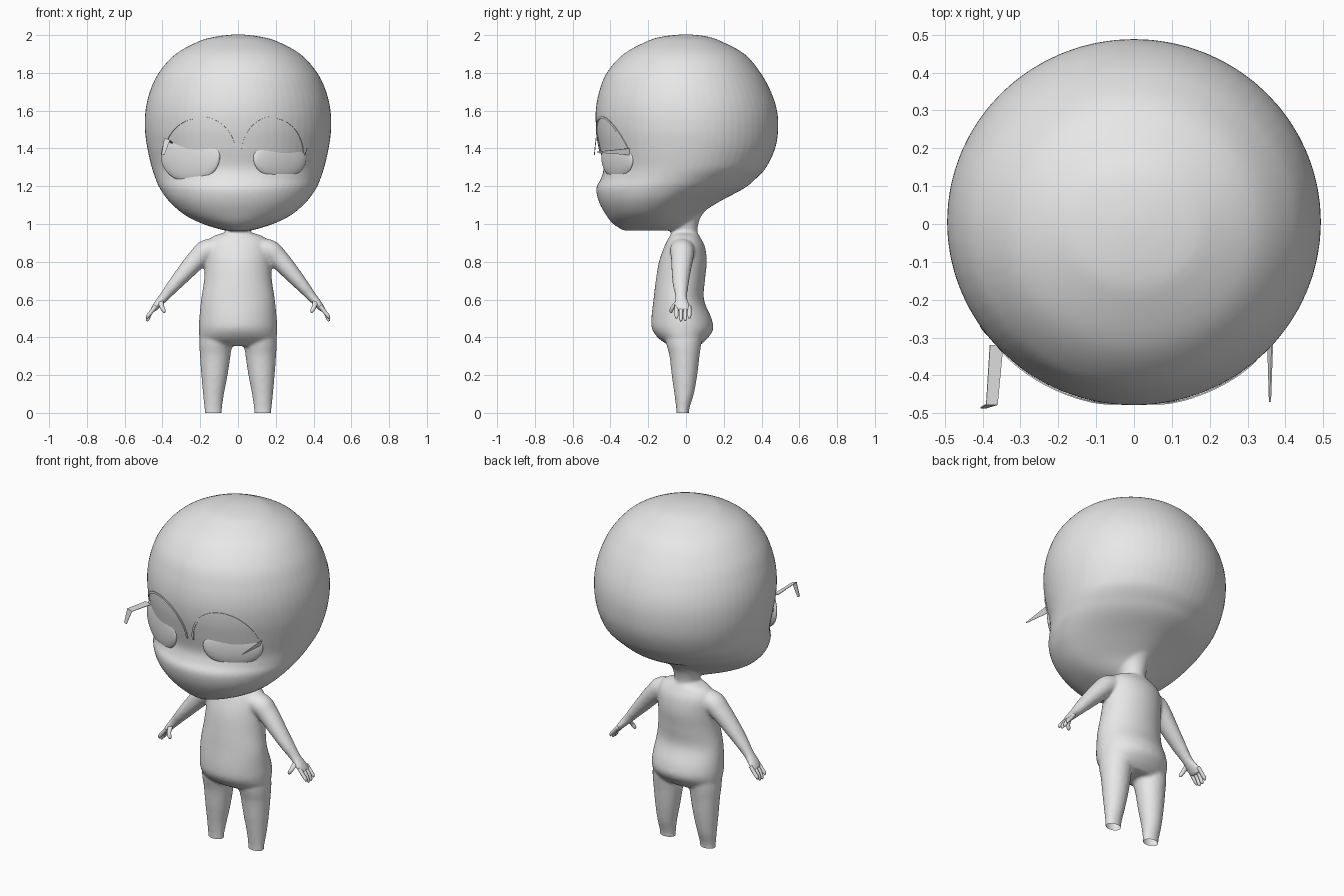
import bpy
import bmesh
import math
from mathutils import Vector, Matrix
from mathutils.bvhtree import BVHTree

cube = bpy.data.objects.get("Cube")
if cube:
    bpy.data.objects.remove(cube, do_unlink=True)

grey = bpy.data.materials.new("plain grey")
grey.use_nodes = True
colour = (0.8, 0.8, 0.8, 1)
grey.diffuse_color = colour
grey.node_tree.nodes["Principled BSDF"].inputs["Base Color"].default_value = colour


def add_object(name, bm):
    bmesh.ops.recalc_face_normals(bm, faces=bm.faces)
    mesh = bpy.data.meshes.new(name)
    bm.to_mesh(mesh)
    bm.free()
    mesh.materials.append(grey)
    obj = bpy.data.objects.new(name, mesh)
    bpy.context.collection.objects.link(obj)
    return obj


def smooth_rows(rows, steps=6):
    """Catmull-Rom interpolation through tuples of numbers."""
    out = []
    for i in range(len(rows) - 1):
        a, b, c, d = (Vector(rows[max(0, min(len(rows) - 1, i + k))]) for k in (-1, 0, 1, 2))
        for s in range(steps):
            t = s / steps
            out.append(b + (c - a) * (t / 2) + (a * 2 - b * 5 + c * 4 - d) * (t * t / 2)
                       + (b * 3 - a - c * 3 + d) * (t ** 3 / 2))
    out.append(Vector(rows[-1]))
    return out


def skin_rings(bm, rings):
    """Join rings of points into a closed tube."""
    loops = [[bm.verts.new(p) for p in ring] for ring in rings]
    n = len(loops[0])
    for a, b in zip(loops, loops[1:]):
        for i in range(n):
            bm.faces.new((a[i], a[(i + 1) % n], b[(i + 1) % n], b[i]))
    bm.faces.new(loops[0])
    bm.faces.new(loops[-1][::-1])


def angles(n):
    return [math.tau * i / n for i in range(n)]


def stack(bm, rows, taper=False):
    """Level sections: height, half width, front y, back y."""
    rings = []
    for row in smooth_rows(rows):
        z, w, front, back = row
        k = max(0, min(0.45, (1.3 - z) * 1.5)) if taper else 0
        rings.append([(w * math.cos(a) * (1 - k * max(0, math.sin(a)) ** 2),
                       (front + back) / 2 + (back - front) / 2 * math.sin(a), z)
                      for a in angles(64)])
    skin_rings(bm, rings)


def limb(bm, rows, side, sides=20):
    """Tube along a path: x, y, z, thickness radius, depth radius."""
    path = smooth_rows(rows)
    rings = []
    for i, r in enumerate(path):
        t = path[min(i + 1, len(path) - 1)] - path[max(i - 1, 0)]
        normal = Vector((t[2], 0, -t[0])).normalized()
        centre = Vector(r[:3])
        ring = [centre + normal * (r[3] * math.cos(a)) + Vector((0, r[4] * math.sin(a), 0))
                for a in angles(sides)]
        rings.append([(p.x * side, p.y, p.z) for p in ring])
    skin_rings(bm, rings)


# Head, torso, neck, arms and legs, fused into one smooth skin
bm = bmesh.new()
head = [(2.003, .03, -.03, .03), (1.993, .11, -.12, .11), (1.97, .2, -.2, .18),
        (1.9, .33, -.33, .31), (1.8, .42, -.42, .395), (1.7, .467, -.46, .45),
        (1.6, .49, -.478, .482), (1.5, .493, -.475, .488), (1.4, .48, -.457, .472),
        (1.3, .457, -.437, .425), (1.24, .437, -.45, .37), (1.19, .415, -.475, .31),
        (1.12, .365, -.462, .18), (1.05, .285, -.425, .07), (1, .185, -.385, .02),
        (.965, .07, -.33, -.02)]
stack(bm, head, True)
stack(bm, [(1.16, .15, -.2, .22), (1.1, .11, -.14, .135), (1.04, .08, -.1, .08),
           (.97, .066, -.08, .06), (.9, .07, -.08, .06)])
torso = [(.955, .07, -.075, .06), (.93, .14, -.09, .075), (.88, .17, -.115, .1),
         (.8, .173, -.143, .11), (.7, .18, -.16, .1), (.6, .195, -.172, .095),
         (.5, .205, -.183, .135), (.44, .207, -.178, .143), (.39, .2, -.14, .11),
         (.355, .16, -.085, .07)]
stack(bm, torso)
arm = [(.06, -.02, .875, .05, .06), (.16, -.02, .86, .06, .065), (.21, -.02, .82, .055, .06),
       (.27, -.025, .755, .047, .052), (.34, -.028, .675, .036, .042),
       (.395, -.025, .61, .026, .032), (.43, -.022, .57, .02, .043), (.452, -.015, .54, .014, .04)]
leg = [(.11, -.01, .48, .08, .1), (.118, -.012, .38, .087, .095), (.121, -.008, .3, .081, .08),
       (.125, -.008, .2, .07, .068), (.13, -.01, .1, .056, .052),
       (.131, -.017, .02, .047, .035), (.131, -.018, -.04, .045, .033)]
for side in (-1, 1):
    limb(bm, arm, side)
    limb(bm, leg, side)
body = add_object("body", bm)
remesh = body.modifiers.new("fuse", 'REMESH')
remesh.mode = 'VOXEL'
remesh.voxel_size = 0.009
relax = body.modifiers.new("relax", 'SMOOTH')
relax.factor = 0.5
relax.iterations = 8
fused = bpy.data.meshes.new_from_object(body.evaluated_get(bpy.context.evaluated_depsgraph_get()))
body.modifiers.clear()

# Cut the ankles open at the ground
bm = bmesh.new()
bm.from_mesh(fused)
bmesh.ops.bisect_plane(bm, geom=bm.verts[:] + bm.edges[:] + bm.faces[:],
                       plane_co=(0, 0, 0), plane_no=(0, 0, 1), clear_inner=True)
for face in bm.faces:
    face.smooth = True
    face.material_index = 0
skin = BVHTree.FromBMesh(bm)
bm.to_mesh(body.data)
bm.free()

# Fingers and thumbs
bm = bmesh.new()
for side in (-1, 1):
    for y, tip in ((-.05, .5), (-.027, .485), (-.004, .487), (.018, .5)):
        limb(bm, [(.435, y, .565, .01, .01), (.463, y, .53, .0105, .0105),
                  (.478, y, tip + .012, .0095, .0095), (.481, y, tip, .004, .004)], side, 12)
    limb(bm, [(.41, -.045, .59, .016, .014), (.402, -.07, .56, .012, .012),
              (.392, -.078, .54, .01, .01), (.388, -.078, .53, .004, .004)], side, 12)
fingers = add_object("fingers", bm)

# Eyes: flattened balls set into the face
eyes = []
for name, x, z, width, height, depth in (("right_eye", -.252, 1.36, .18, .14, -.35),
                                         ("left_eye", .222, 1.35, .162, .112, -.362)):
    bm = bmesh.new()
    bmesh.ops.create_uvsphere(bm, u_segments=48, v_segments=24, radius=1)
    turn = Matrix.Rotation(math.copysign(math.radians(30), x), 4, 'Z')
    bmesh.ops.transform(bm, verts=bm.verts, matrix=Matrix.Translation((x, depth, z)) @ turn
                        @ Matrix.Diagonal((width, .033, height, 1)))
    eyes.append(add_object(name, bm))


def on_face(x, z):
    hit = skin.ray_cast(Vector((x, -2, z)), Vector((0, 1, 0)))[0]
    return Vector((x, hit.y - .006, z))


def ribbon(bm, pairs):
    rows = [[bm.verts.new(p) for p in pair] for pair in pairs]
    for a, b in zip(rows, rows[1:]):
        bm.faces.new((a[0], a[1], b[1], b[0]))


# Lash arcs over the eyes
lashes = []
for name, x, width in (("right_lash", -.205, .195), ("left_lash", .188, .17)):
    bm = bmesh.new()
    pairs = []
    for i in range(33):
        a = math.pi * i / 32
        pairs.append([on_face(x + (width - d) * math.cos(a), 1.37 + (.2 - d) * math.sin(a))
                      for d in (0, .011)])
    ribbon(bm, pairs)
    # Loose lash tip reaching forward from the outer corner
    if x < 0:
        ribbon(bm, [[(-.38, -.32, 1.44), (-.345, -.32, 1.43)],
                    [(-.39, -.478, 1.455), (-.36, -.478, 1.445)],
                    [(-.405, -.487, 1.37), (-.39, -.487, 1.365)]])
    else:
        ribbon(bm, [[(.355, -.3, 1.365), (.368, -.3, 1.4)],
                    [(.36, -.47, 1.378), (.362, -.47, 1.382)]])
    lash = add_object(name, bm)
    thick = lash.modifiers.new("thickness", 'SOLIDIFY')
    thick.thickness = 0.004
    lashes.append(lash)

# Smooth shading
for obj in [fingers] + eyes:
    for poly in obj.data.polygons:
        poly.use_smooth = True
